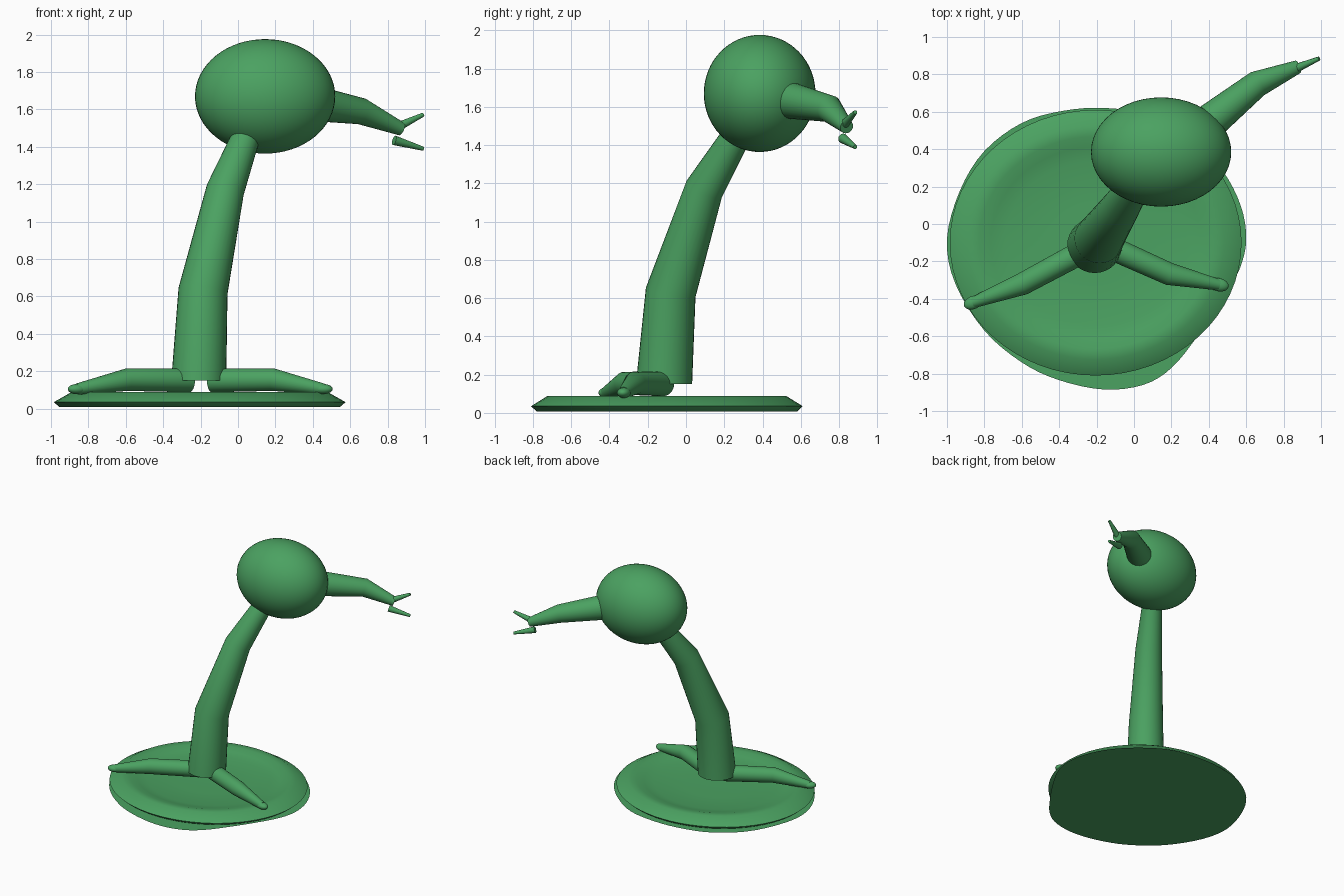
import bpy, bmesh, math
from mathutils import Vector

if "Cube" in bpy.data.objects:
    bpy.data.objects.remove(bpy.data.objects["Cube"])

green = bpy.data.materials.new("leaf_green")
green.diffuse_color = (0.07, 0.36, 0.12, 1)
green.use_nodes = True
green.node_tree.nodes["Principled BSDF"].inputs["Base Color"].default_value = green.diffuse_color


def finish(obj, angle=40):
    if not obj.data.materials:
        obj.data.materials.append(green)
    bpy.ops.object.select_all(action='DESELECT')
    obj.select_set(True)
    bpy.context.view_layer.objects.active = obj
    bpy.ops.object.shade_smooth_by_angle(angle=math.radians(angle))
    return obj


def from_bmesh(name, bm, angle=40):
    bmesh.ops.recalc_face_normals(bm, faces=bm.faces)
    me = bpy.data.meshes.new(name)
    bm.to_mesh(me)
    bm.free()
    obj = bpy.data.objects.new(name, me)
    bpy.context.collection.objects.link(obj)
    return finish(obj, angle)


def skin(bm, rings):
    for a, b in zip(rings, rings[1:]):
        n = len(a)
        for i in range(n):
            bm.faces.new((a[i], a[(i + 1) % n], b[(i + 1) % n], b[i]))
    bm.faces.new(rings[0])
    bm.faces.new(rings[-1])


def tapered_tube(name, path, sides=32, flat_start=False):
    """path: (x, y, z, radius) stations joined by mitred rings."""
    bm = bmesh.new()
    pts = [Vector(p[:3]) for p in path]
    rings = []
    for i, p in enumerate(pts):
        d = Vector()
        if i > 0:
            d += (p - pts[i - 1]).normalized()
        if i < len(pts) - 1:
            d += (pts[i + 1] - p).normalized()
        if flat_start and i == 0:
            d = Vector((0, 0, 1))
        d.normalize()
        ref = Vector((0, 1, 0)) if abs(d.z) > 0.7 else Vector((0, 0, 1))
        u = ref.cross(d).normalized()
        v = d.cross(u)
        ang = [2 * math.pi * k / sides for k in range(sides)]
        rings.append([bm.verts.new(p + path[i][3] * (u * math.cos(a) + v * math.sin(a)))
                      for a in ang])
    skin(bm, rings)
    return from_bmesh(name, bm)


def ellipsoid(name, centre, radii, turn=0, segs=48, rings=32):
    bpy.ops.mesh.primitive_uv_sphere_add(segments=segs, ring_count=rings,
                                         location=centre, rotation=(0, 0, turn))
    obj = bpy.context.object
    obj.name = name
    obj.scale = radii
    return finish(obj, 60)


# thin irregular ground patch
outline = [(-0.15, 0.62), (-0.38, 0.605), (-0.6, 0.54), (-0.8, 0.39), (-0.93, 0.18),
           (-1.0, -0.08), (-0.955, -0.32), (-0.8, -0.57), (-0.6, -0.74), (-0.4, -0.835),
           (-0.16, -0.885), (0.05, -0.86), (0.2, -0.77), (0.34, -0.6), (0.47, -0.41),
           (0.565, -0.24), (0.6, -0.08), (0.57, 0.1), (0.47, 0.29), (0.3, 0.46), (0.1, 0.58)]
bm = bmesh.new()
verts = []
n = len(outline)
for i in range(n):
    p0, p1, p2, p3 = (Vector(outline[(i + k) % n]) for k in (-1, 0, 1, 2))
    for s in range(4):
        t = s / 4
        q = 0.5 * (2 * p1 + (p2 - p0) * t + (2 * p0 - 5 * p1 + 4 * p2 - p3) * t * t
                   + (3 * p1 - p0 - 3 * p2 + p3) * t ** 3)
        verts.append(bm.verts.new((q.x, q.y, 0)))
bm.faces.new(verts)
from_bmesh("ground_patch", bm)

# raised oval mound with a shallow hollow
profile = [(0.96, 0.008), (1.0, 0.035), (0.88, 0.088), (0.8, 0.086), (0.72, 0.07),
           (0.62, 0.055), (0.3, 0.05), (0.02, 0.05)]
bm = bmesh.new()
rings = [[bm.verts.new((-0.205 + 0.78 * r * math.cos(a), -0.1 + 0.71 * r * math.sin(a), z))
          for a in (2 * math.pi * k / 64 for k in range(64))] for r, z in profile]
skin(bm, rings)
from_bmesh("mound", bm, 60)

# leaning trunk and round crown
tapered_tube("trunk", [(-0.21, -0.115, 0.15, 0.147), (-0.187, -0.08, 0.63, 0.132),
                       (-0.068, 0.095, 1.17, 0.102), (0.045, 0.27, 1.46, 0.075)],
             flat_start=True)
ellipsoid("crown", (0.145, 0.385, 1.67), (0.375, 0.292, 0.306))

# side branch with two twigs
tapered_tube("branch", [(0.36, 0.51, 1.64, 0.1), (0.66, 0.75, 1.59, 0.071),
                        (0.875, 0.84, 1.495, 0.036)])
tapered_tube("upper_twig", [(0.84, 0.82, 1.5, 0.026), (0.99, 0.885, 1.572, 0.011)], 16)
tapered_tube("lower_twig", [(0.835, 0.82, 1.435, 0.026), (0.99, 0.885, 1.39, 0.011)], 16)

# two roots with rounded tips
roots = {
    "left": [(-0.26, -0.14, 0.152, 0.064), (-0.595, -0.32, 0.155, 0.06),
             (-0.86, -0.42, 0.105, 0.03)],
    "right": [(-0.14, -0.12, 0.152, 0.064), (0.19, -0.268, 0.155, 0.06),
              (0.455, -0.325, 0.105, 0.03)],
}
for side, path in roots.items():
    tapered_tube(side + "_root", path)
    (mx, my), (ex, ey) = path[1][:2], path[2][:2]
    ellipsoid(side + "_root_tip", (ex, ey, 0.105), (0.052, 0.035, 0.027),
              math.atan2(ey - my, ex - mx), 24, 16)
